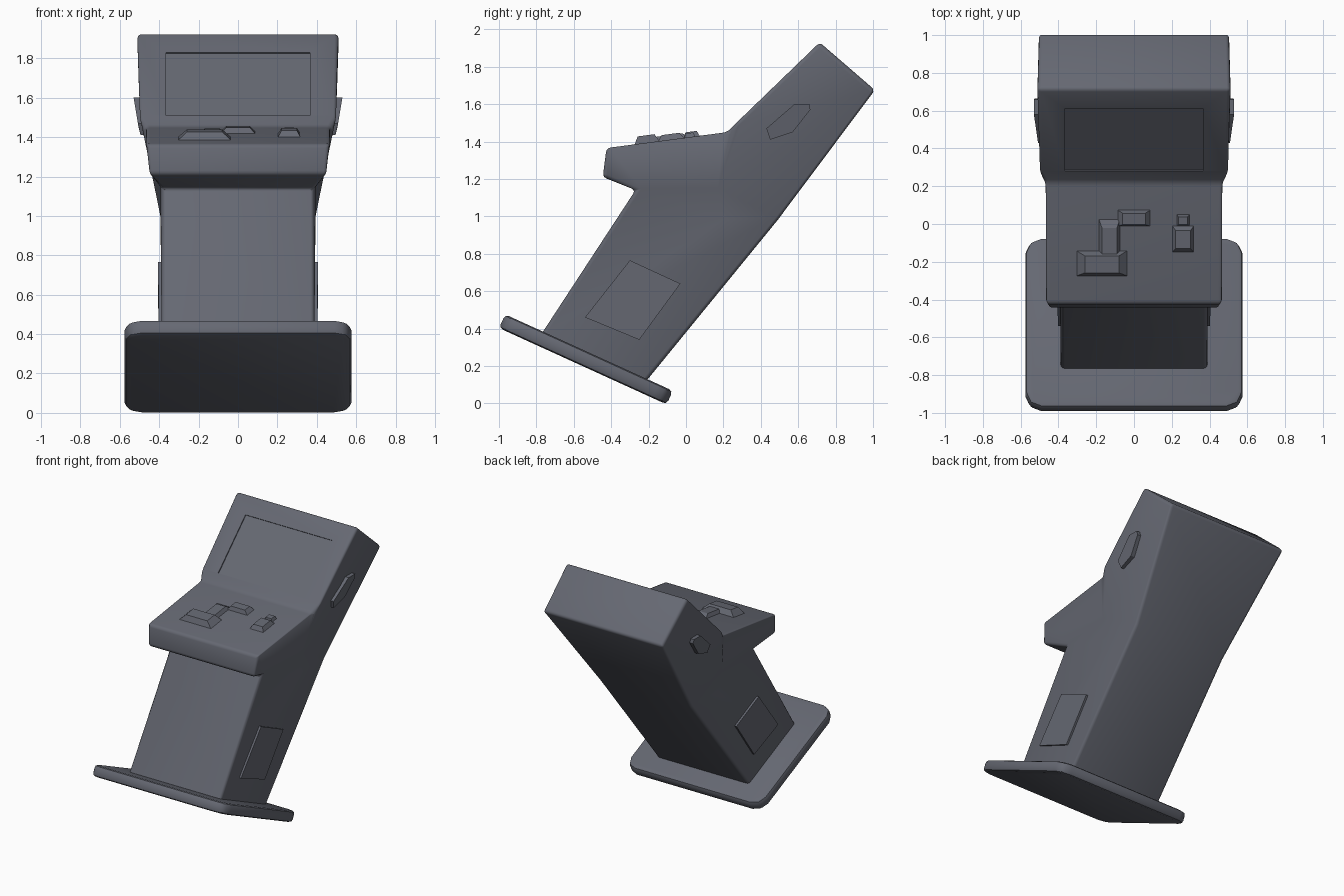
import bpy, bmesh, math
from mathutils import Matrix, Vector

if "Cube" in bpy.data.objects:
    bpy.data.objects.remove(bpy.data.objects["Cube"])

grey = bpy.data.materials.new("slate grey")
grey.diffuse_color = (0.13, 0.138, 0.168, 1)
grey.use_nodes = True
grey.node_tree.nodes["Principled BSDF"].inputs["Base Color"].default_value = grey.diffuse_color


def make(name, bm, bevel=0.0, segments=3):
    bmesh.ops.recalc_face_normals(bm, faces=bm.faces)
    me = bpy.data.meshes.new(name)
    bm.to_mesh(me)
    bm.free()
    me.materials.append(grey)
    ob = bpy.data.objects.new(name, me)
    bpy.context.collection.objects.link(ob)
    if bevel:
        m = ob.modifiers.new("bevel", 'BEVEL')
        m.width, m.segments = bevel, segments
        m.limit_method, m.angle_limit = 'ANGLE', math.radians(30)
    return ob


def finish(ob, angle=40):
    bpy.ops.object.select_all(action='DESELECT')
    ob.select_set(True)
    bpy.context.view_layer.objects.active = ob
    for m in list(ob.modifiers):
        bpy.ops.object.modifier_apply(modifier=m.name)
    bpy.ops.object.shade_smooth_by_angle(angle=math.radians(angle))


def box(loc, size, tilt=0.0, taper=1.0):
    """Box tilted about x, with its top optionally narrowed."""
    bm = bmesh.new()
    bmesh.ops.create_cube(bm, size=1)
    for v in bm.verts:
        if v.co.z > 0:
            v.co.x *= taper
            v.co.y *= taper
    bm.transform(Matrix.Translation(loc) @ Matrix.Rotation(math.radians(tilt), 4, 'X')
                 @ Matrix.Diagonal((*size, 1)))
    return bm


# Cabinet: side profile with half width at each point, (y, z, half width)
P = dict(A=(-.78, .36, .388), B=(-.27, 1.14, .39), C=(-.445, 1.21, .455),
         E=(-.425, 1.365, .465), F=(.22, 1.45, .468), F2=(.28, 1.51, .505),
         G=(.715, 1.93, .512), H=(1.01, 1.675, .505), I=(.49, .98, .39),
         L=(-.22, .11, .388), K=(.2, .98, .39), Q=(.2, 1.28, .455))
outline = ["A", "B", "C", "E", "F", "F2", "G", "H", "I", "L"]
sides = ["A B K I L", "B C E Q", "E F Q", "F F2 Q", "F2 G H Q", "Q H I", "Q I K", "B Q K"]
bm = bmesh.new()
vr = {k: bm.verts.new((w, y, z)) for k, (y, z, w) in P.items()}
vl = {k: bm.verts.new((-w, y, z)) for k, (y, z, w) in P.items()}
for s in sides:
    for vs in (vr, vl):
        bm.faces.new([vs[k] for k in s.split()])
for a, b in zip(outline, outline[1:] + outline[:1]):
    bm.faces.new([vr[a], vr[b], vl[b], vl[a]])
cabinet = make("cabinet", bm, 0.042)

# Shallow screen recess
cutter = make("screen_cutter", box((0, .447, 1.67), (.73, .46, .014), 44.1))
cutter.hide_render = True
m = cabinet.modifiers.new("screen", 'BOOLEAN')
m.operation, m.object, m.solver = 'DIFFERENCE', cutter, 'EXACT'
finish(cabinet)
bpy.data.objects.remove(cutter)

# Tilted foot plate with cut corners
bm = box((0, 0, 0), (1.15, .985, .08))
upright = [e for e in bm.edges if abs(e.verts[0].co.z - e.verts[1].co.z) > .01]
bmesh.ops.bevel(bm, geom=upright, offset=.085, segments=2, profile=.5, affect='EDGES')
bm.transform(Matrix.Translation((0, -.535, .235)) @ Matrix.Rotation(math.radians(-24.5), 4, 'X'))
finish(make("foot_plate", bm, .022, 2), 35)

# Control blocks on the sloping panel: x, y, width, depth, height
pads = [(-.13, -.12, .13, .34, .025), (-.17, -.21, .3, .15, .04),
        (.0, .03, .2, .1, .028), (.26, -.08, .13, .16, .03), (.26, .02, .08, .07, .022)]
for i, (x, y, w, d, h) in enumerate(pads):
    z = 1.365 + (y + .425) * .132
    finish(make(f"control_{i + 1}", box((x, y, z + h / 2 - .008), (w, d, h + .016), 7.5, .6)), 20)


# Side panels: thin outlines, mirrored; (y, z, inner x, outer x)
def side_panel(name, pts):
    for label, s in (("right", 1), ("left", -1)):
        bm = bmesh.new()
        inner = [bm.verts.new((s * a, y, z)) for y, z, a, b in pts]
        outer = [bm.verts.new((s * b, y, z)) for y, z, a, b in pts]
        bm.faces.new(inner)
        bm.faces.new(outer)
        n = len(pts)
        for i in range(n):
            j = (i + 1) % n
            bm.faces.new([inner[i], inner[j], outer[j], outer[i]])
        finish(make(f"{name}_{label}", bm), 30)


side_panel("upper_side_panel", [(.43, 1.47, .44, .508), (.58, 1.6, .45, .53), (.66, 1.6, .45, .53),
                                (.665, 1.57, .45, .525), (.57, 1.45, .44, .505), (.45, 1.41, .43, .495)])
side_panel("lower_side_panel", [(-.54, .46, .37, .403), (-.3, .765, .37, .406),
                                (-.03, .64, .37, .406), (-.25, .34, .37, .403)])
